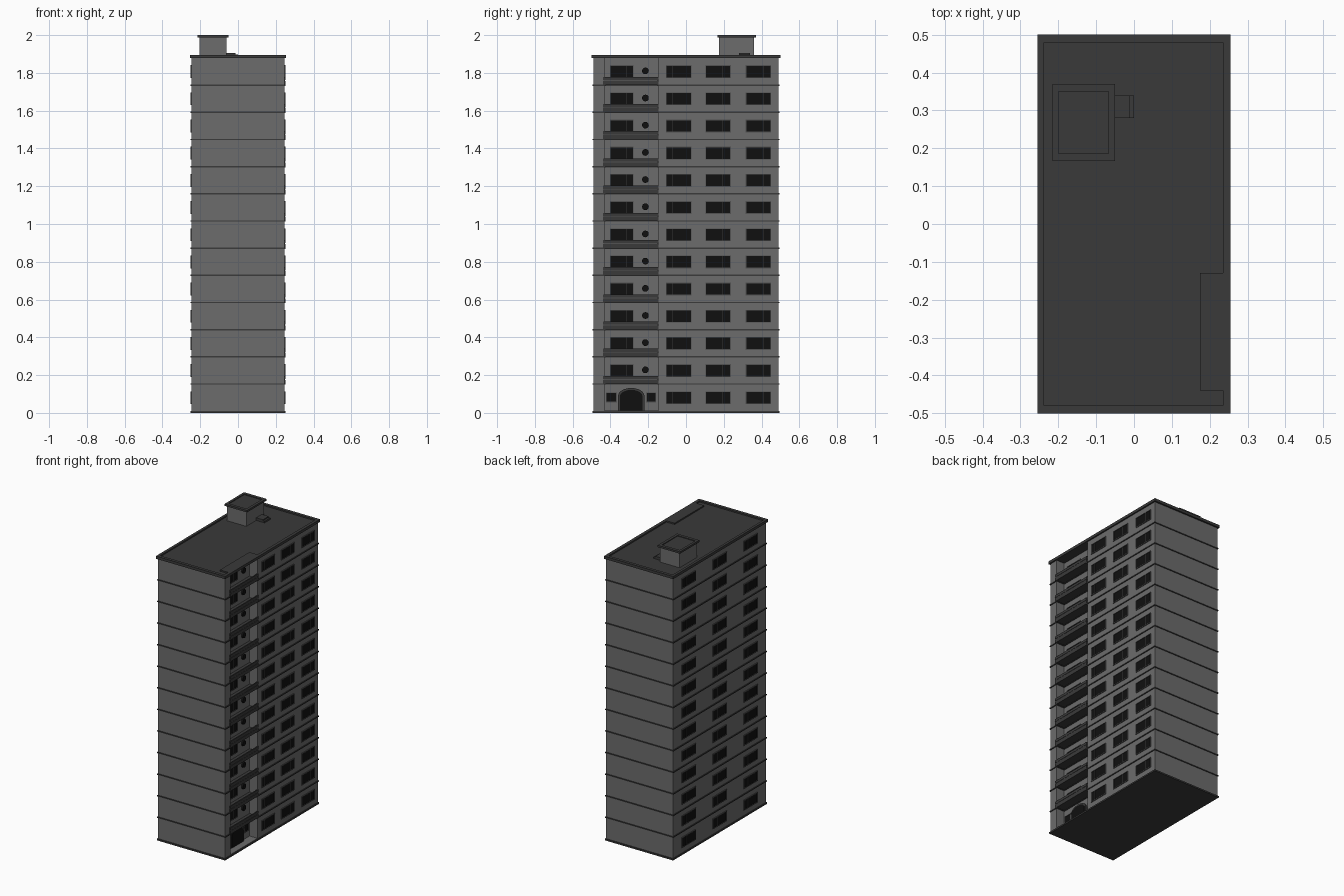
import bpy, bmesh, math
from mathutils import Matrix

cube = bpy.data.objects.get("Cube")
if cube:
    bpy.data.objects.remove(cube)


def material(name, r, g, b):
    m = bpy.data.materials.new(name)
    m.diffuse_color = (r, g, b, 1)
    m.use_nodes = True
    m.node_tree.nodes["Principled BSDF"].inputs["Base Color"].default_value = (r, g, b, 1)
    return m


WALL = material("wall_grey", 0.15, 0.15, 0.15)
FRAME = material("frame_grey", 0.085, 0.085, 0.085)
TRIM = material("dark_trim", 0.042, 0.042, 0.042)
GLASS = material("black_glass", 0.005, 0.005, 0.005)


def finish(name, bm, mat):
    bmesh.ops.recalc_face_normals(bm, faces=bm.faces)
    me = bpy.data.meshes.new(name)
    bm.to_mesh(me)
    bm.free()
    me.materials.append(mat)
    ob = bpy.data.objects.new(name, me)
    bpy.context.collection.objects.link(ob)
    return ob


def boxes(name, mat, items):
    """One object from boxes given as (x0, x1, y0, y1, z0, z1)."""
    bm = bmesh.new()
    for x0, x1, y0, y1, z0, z1 in items:
        m = Matrix.Translation(((x0 + x1) / 2, (y0 + y1) / 2, (z0 + z1) / 2))
        m = m @ Matrix.Diagonal((x1 - x0, y1 - y0, z1 - z0, 1))
        bmesh.ops.create_cube(bm, size=1, matrix=m)
    return finish(name, bm, mat)


def prisms(name, mat, points, direction, offsets=((0, 0, 0),)):
    """Extrude a flat outline, repeated at each offset."""
    bm = bmesh.new()
    for o in offsets:
        vs = [bm.verts.new([p[i] + o[i] for i in range(3)]) for p in points]
        face = bm.faces.new(vs)
        top = bmesh.ops.extrude_face_region(bm, geom=[face], use_keep_orig=True)["geom"]
        bmesh.ops.translate(bm, vec=direction,
                            verts=[v for v in top if isinstance(v, bmesh.types.BMVert)])
    return finish(name, bm, mat)


def footprint(grow, z):
    """Plan outline with the balcony recess on the +x side."""
    x, y, r = 0.246 + grow, 0.489 + grow, 0.187 + grow
    a, b = -0.432 + grow, -0.145 - grow
    return [(-x, -y, z), (x, -y, z), (x, a, z), (r, a, z),
            (r, b, z), (x, b, z), (x, y, z), (-x, y, z)]


FLOORS, PITCH = 13, 0.1439
BAND0, WIN0 = 0.149, 0.08
ROOF = 1.88
levels = [BAND0 + PITCH * i for i in range(FLOORS - 1)]

# Main block, plinth and floor bands
prisms("tower_walls", WALL, footprint(0, 0.004), (0, 0, ROOF - 0.004))
boxes("base_slab", TRIM, [(-0.252, 0.252, -0.496, 0.496, 0, 0.01)])
boxes("recess_floor", WALL, [(0.18, 0.245, -0.435, -0.14, 0.008, 0.012)])
prisms("floor_bands", TRIM, footprint(0.005, 0), (0, 0, 0.007), [(0, 0, z) for z in levels])

# Roof slab with a raised rim that follows the walls
boxes("roof_slab", TRIM, [(-0.255, 0.255, -0.5, 0.5, ROOF - 0.002, 1.887)])
boxes("roof_rim", TRIM, [
    (-0.255, -0.238, -0.5, 0.5, 1.886, 1.896),
    (0.235, 0.255, -0.5, 0.5, 1.886, 1.896),
    (-0.238, 0.235, -0.5, -0.48, 1.886, 1.896),
    (-0.238, 0.235, 0.48, 0.5, 1.886, 1.896),
    (0.175, 0.235, -0.44, -0.13, 1.886, 1.896)])

# Rooftop stair house, its rimmed cap and a low step
boxes("stair_house", WALL, [(-0.205, -0.062, 0.176, 0.36, 1.885, 1.99)])
boxes("stair_house_cap", TRIM, [
    (-0.215, -0.05, 0.166, 0.37, 1.987, 1.995),
    (-0.215, -0.199, 0.166, 0.37, 1.994, 2.0),
    (-0.068, -0.05, 0.166, 0.37, 1.994, 2.0),
    (-0.199, -0.068, 0.166, 0.186, 1.994, 2.0),
    (-0.199, -0.068, 0.35, 0.37, 1.994, 2.0)])
boxes("roof_step", TRIM, [(-0.062, -0.012, 0.28, 0.34, 1.885, 1.905),
                          (-0.012, 0.0, 0.28, 0.34, 1.885, 1.898)])

# Windows: a raised surround, black glass and one mullion
surrounds, panes, mullions = [], [], []


def window(x, side, y, z, w, h, split=0):
    def plate(d, y0, y1, z0, z1):
        xs = sorted((x - side * 0.002, x + side * d))
        return (xs[0], xs[1], y0, y1, z0, z1)
    t, e = 0.004, 0.005
    a, b, c, d = y - w / 2, y + w / 2, z - h / 2, z + h / 2
    panes.append(plate(0.002, a, b, c, d))
    surrounds.extend([plate(e, a - t, b + t, c - t, c), plate(e, a - t, b + t, d, d + t),
                      plate(e, a - t, a, c, d), plate(e, b, b + t, c, d)])
    if split:
        m = y + split * w
        mullions.append(plate(0.004, m - 0.0015, m + 0.0015, c, d))


for i in range(FLOORS):
    z = WIN0 + PITCH * i
    for y, split in ((-0.038, -0.28), (0.17, 0.18), (0.383, 0.2)):
        window(0.246, 1, y, z, 0.128, 0.06, split)
    for y in (-0.325, 0, 0.325):
        window(-0.246, -1, y, z, 0.138, 0.06, 0.2)
    if i:
        window(0.187, 1, -0.34, z, 0.118, 0.06, 0.2)
for y, w in ((-0.395, 0.05), (-0.185, 0.045)):
    window(0.187, 1, y, 0.082, w, 0.045)
boxes("window_surrounds", FRAME, surrounds)
boxes("window_panes", GLASS, panes)
boxes("window_mullions", TRIM, mullions)

# Balconies: slab, two front boards and a pale strip between them
boxes("balcony_slabs", TRIM, [(0.18, 0.25, -0.44, -0.145, z + 0.003, z + 0.014) for z in levels])
boxes("balcony_boards", TRIM, [(0.245, 0.252, -0.44, -0.145, z + a, z + b)
                               for z in levels for a, b in ((0.003, 0.026), (0.03, 0.047))])
boxes("balcony_strips", FRAME, [(0.246, 0.25, -0.438, -0.147, z + 0.025, z + 0.031)
                                for z in levels])

# Round dishes on the recess wall, one per balcony
dish = [(0.186, 0.018 * math.cos(t), 0.018 * math.sin(t))
        for t in (math.tau * k / 12 for k in range(12))]
prisms("wall_dishes", GLASS, dish, (0.012, 0, 0),
       [(0, -0.215, WIN0 + PITCH * i + 0.004) for i in range(1, FLOORS)])


# Arched entrance
def arch(x, w, spring, rise):
    pts = [(x, -0.29 + w * math.cos(t), spring + rise * math.sin(t))
           for t in (math.pi * k / 10 for k in range(11))]
    return [(x, -0.29 + w, 0.011)] + pts + [(x, -0.29 - w, 0.011)]


prisms("entrance_surround", TRIM, arch(0.185, 0.07, 0.09, 0.042), (0.012, 0, 0))
prisms("entrance_door", GLASS, arch(0.19, 0.06, 0.087, 0.035), (0.01, 0, 0))
